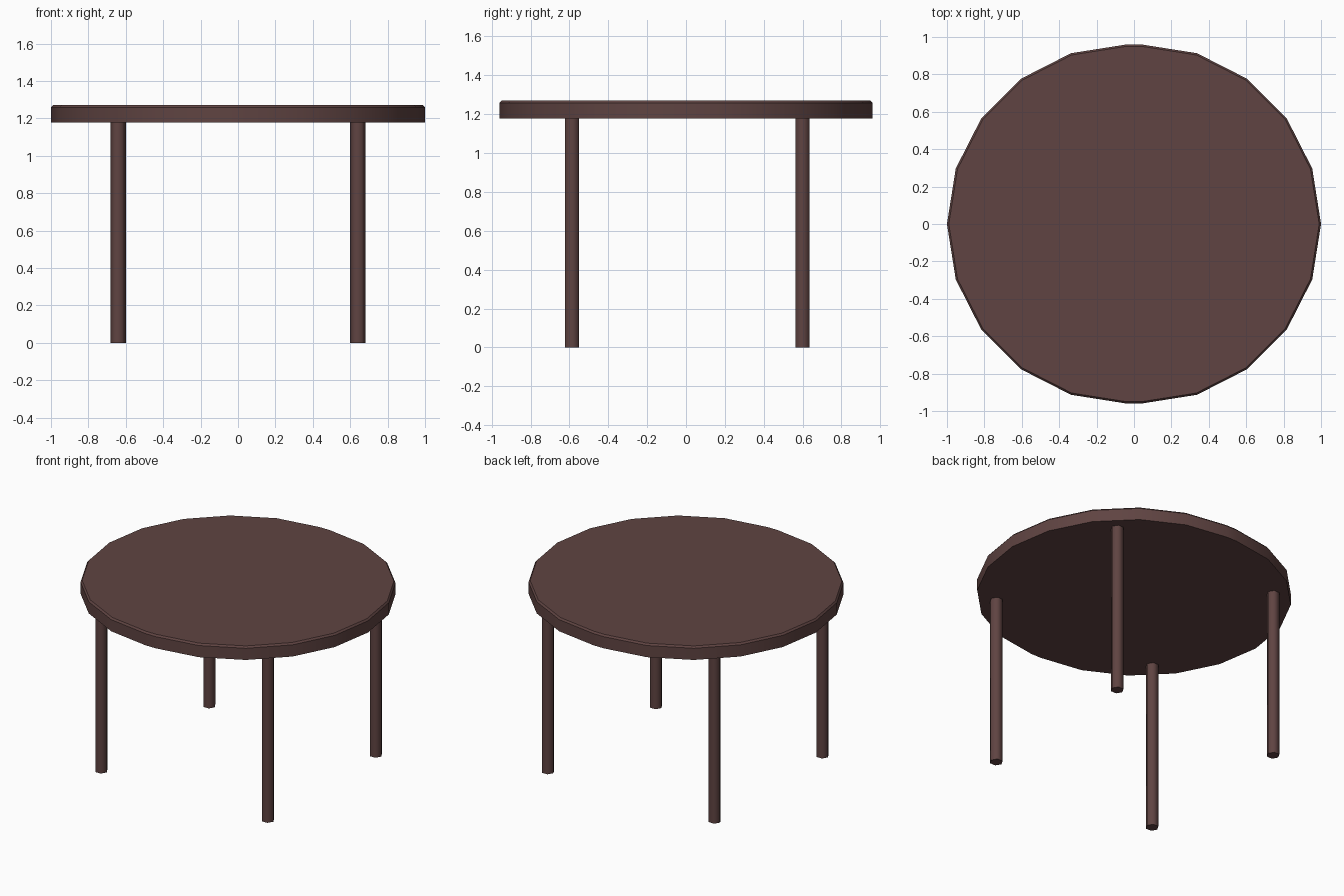
import bpy, bmesh
from math import cos, sin, pi

if "Cube" in bpy.data.objects:
    bpy.data.objects.remove(bpy.data.objects["Cube"])

BROWN = bpy.data.materials.new("dark_brown")
BROWN.diffuse_color = (0.115, 0.057, 0.054, 1)
BROWN.use_nodes = True
BROWN.node_tree.nodes["Principled BSDF"].inputs["Base Color"].default_value = BROWN.diffuse_color


def loft(name, rings):
    """Closed solid through a stack of rings with equal point counts."""
    bm = bmesh.new()
    loops = [[bm.verts.new(p) for p in ring] for ring in rings]
    n = len(loops[0])
    for a, b in zip(loops, loops[1:]):
        for i in range(n):
            j = (i + 1) % n
            bm.faces.new((a[i], a[j], b[j], b[i]))
    bm.faces.new(loops[0][::-1])
    bm.faces.new(loops[-1])
    mesh = bpy.data.meshes.new(name)
    bm.to_mesh(mesh)
    bm.free()
    mesh.materials.append(BROWN)
    obj = bpy.data.objects.new(name, mesh)
    bpy.context.collection.objects.link(obj)
    bpy.context.view_layer.objects.active = obj
    obj.select_set(True)
    bpy.ops.object.shade_smooth_by_angle(angle=pi / 6 if name == "tabletop" else 1.1)
    obj.select_set(False)
    return obj


def top_ring(r, z, stretch=0.04):
    """20-sided circle, split at x = 0 and pulled apart a little."""
    right = [(stretch + r * cos(k * pi / 10), r * sin(k * pi / 10), z) for k in range(-5, 6)]
    return right + [(-x, -y, z) for x, y, z in right]


def leg_ring(x, y, z, r=0.0415):
    return [(x + r * cos(k * pi / 3), y + r * sin(k * pi / 3), z) for k in range(6)]


# round top with a thin chamfer on its upper edge
loft("tabletop", [top_ring(0.96, 1.177), top_ring(0.96, 1.258), top_ring(0.95, 1.27)])

# four straight six-sided legs
for side, x in (("left", -0.641), ("right", 0.641)):
    for end, y in (("front", -0.586), ("back", 0.6)):
        loft(f"{end}_{side}_leg", [leg_ring(x, y, 0), leg_ring(x, y, 1.18)])
